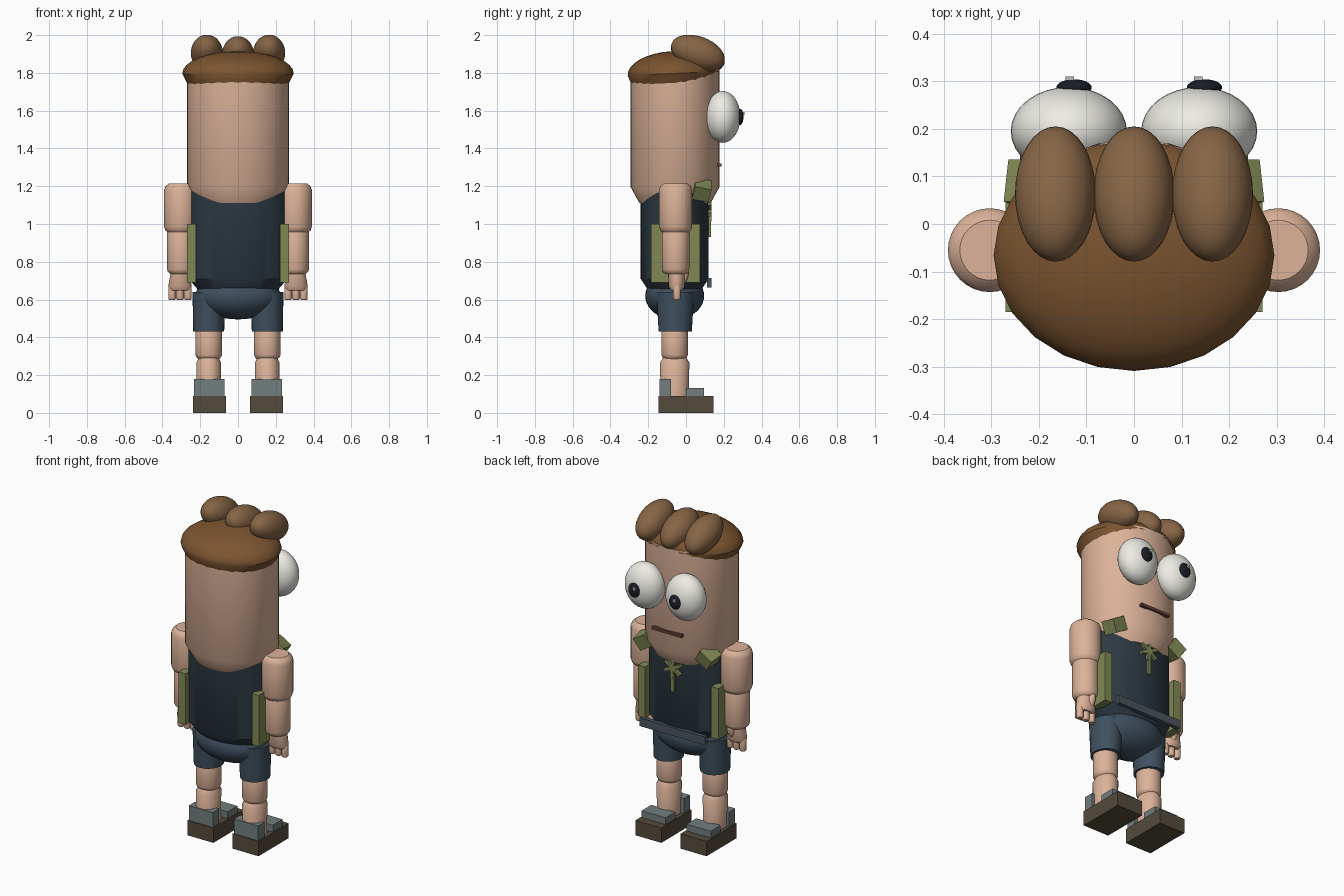
import bpy, math
from mathutils import Matrix, Vector

if "Cube" in bpy.data.objects:
    bpy.data.objects.remove(bpy.data.objects["Cube"])

PALETTE = {
    "skin": (0.72, 0.45, 0.32), "hair": (0.20, 0.09, 0.03), "tuft": (0.24, 0.13, 0.06),
    "shirt": (0.025, 0.04, 0.055), "shorts": (0.05, 0.08, 0.115), "green": (0.22, 0.25, 0.09),
    "sole": (0.09, 0.07, 0.045), "shoe": (0.17, 0.21, 0.21), "white": (0.85, 0.84, 0.78),
    "black": (0.01, 0.013, 0.02), "mouth": (0.15, 0.05, 0.04), "belt": (0.07, 0.09, 0.11),
    "glint": (0.5, 0.5, 0.5),
}
MATS = {}
for key, rgb in PALETTE.items():
    MATS[key] = bpy.data.materials.new(key)
    MATS[key].diffuse_color = (*rgb, 1)


def finish(ob, name, mat, smooth=True):
    ob.name = ob.data.name = name
    ob.data.materials.append(MATS[mat])
    bpy.ops.object.select_all(action='DESELECT')
    ob.select_set(True)
    bpy.context.view_layer.objects.active = ob
    if smooth:
        bpy.ops.object.shade_smooth_by_angle(angle=math.radians(35))
    return ob


def box(name, mat, loc, size, rot=(0, 0, 0)):
    bpy.ops.mesh.primitive_cube_add(size=1, location=loc, rotation=rot)
    ob = bpy.context.object
    ob.scale = size
    return finish(ob, name, mat, False)


def ball(name, mat, loc, radii, rot=(0, 0, 0)):
    bpy.ops.mesh.primitive_uv_sphere_add(segments=32, ring_count=20, radius=1, location=loc, rotation=rot)
    ob = bpy.context.object
    ob.scale = radii
    return finish(ob, name, mat)


def lathe(name, mat, loc, rings, sides=32, rot=(0, 0, 0)):
    """Stack of elliptical rings (rx, ry, z), capped at both ends."""
    verts, faces = [], []
    for rx, ry, z in rings:
        for i in range(sides):
            a = 2 * math.pi * i / sides
            verts.append((rx * math.cos(a), ry * math.sin(a), z))
    for k in range(len(rings) - 1):
        for i in range(sides):
            j = (i + 1) % sides
            b = k * sides
            faces.append((b + i, b + j, b + sides + j, b + sides + i))
    faces.append(tuple(reversed(range(sides))))
    faces.append(tuple(range((len(rings) - 1) * sides, len(rings) * sides)))
    me = bpy.data.meshes.new(name)
    me.from_pydata(verts, [], faces)
    ob = bpy.data.objects.new(name, me)
    bpy.context.collection.objects.link(ob)
    ob.location, ob.rotation_euler = loc, rot
    return finish(ob, name, mat)


def limb(name, mat, x, y, z0, z1, r, e=0.025):
    """Cylinder with rounded rims."""
    return lathe(name, mat, (x, y, 0), [(r - e, r - e, z0), (r - e * .3, r - e * .3, z0 + e * .6),
                 (r, r, z0 + e * 1.4), (r, r, z1 - e * 1.4), (r - e * .3, r - e * .3, z1 - e * .6),
                 (r - e, r - e, z1)])


# Head, torso, hips
lathe("head", "skin", (0, -0.058, 0), [(.215, .188, 1.11), (.269, .235, 1.195), (.269, .235, 1.82)], 48)
lathe("torso", "shirt", (0, -0.06, 0), [(.21, .14, .65), (.262, .18, .71), (.262, .18, 1.2)], 48)
ball("hips", "shorts", (0, -0.06, .62), (.225, .156, .125))

# Hair cap: low-poly around, domed on top
dome = [(.27, .225, -.05), (.295, .243, 0)]
for k in range(1, 9):
    t = k / 8 * math.pi * .49
    dome.append((.295 * math.cos(t), .243 * math.cos(t), .118 * math.sin(t)))
lathe("hair_cap", "hair", (0, -0.066, 1.797), dome, 24, (math.radians(2.5), 0, 0))
for i in (-1, 0, 1):
    ball("hair_tuft", "tuft", (i * .165, .063, 1.897 if i == 0 else 1.905), (.085, .148, .088),
         (math.radians(-20), 0, 0))

# Face
for s in (-1, 1):
    ball("eye", "white", (s * .137, .195, 1.567), (.122, .093, .137))
    ball("pupil", "black", (s * .137 + .011, .287, 1.567), (.037, .017, .043))
    box("eye_glint", "glint", (s * .135, .306, 1.585), (.018, .008, .018))
box("mouth", "mouth", (0, .178, 1.313), (.2, .02, .017))

# Vest trim, belt and chest ornament
for s in (-1, 1):
    box("vest_panel", "green", (s * .246, -.055, .845), (.048, .26, .31))
    box("collar_wing", "green", (s * .21, .083, 1.18), (.09, .09, .08),
        (math.radians(-12), s * math.radians(32), 0))
box("belt", "belt", (0, .122, .69), (.44, .024, .05))
for k in range(3):
    box("palm_leaf", "green", (0, .124, 1.075), (.12, .022, .02), (0, math.radians(25 + 60 * k), 0))
box("palm_stem", "green", (0, .122, 1.0), (.022, .02, .14))

# Arms and legs
for s in (-1, 1):
    ax = s * .303
    limb("upper_arm", "skin", ax, -.055, .95, 1.215, .088)
    limb("forearm", "skin", ax, -.055, .735, .98, .073, .018)
    lathe("hand", "skin", (s * .307, -.05, 0), [(.052, .03, .648), (.062, .043, .67), (.045, .045, .77)], 24)
    ball("thumb", "skin", (s * .295, -.012, .72), (.022, .022, .048), (math.radians(-15), 0, 0))
    for i in (-1, 0, 1):
        limb("finger", "skin", s * .307 + i * .042, -.048, .597, .68, .02, .007)

    lathe("shorts_leg", "shorts", (s * .155, -.057, 0), [(.082, .088, .432), (.086, .1, .64)])
    limb("thigh", "skin", s * .155, -.06, .285, .46, .07, .016)
    lathe("shin", "skin", (s * .155, -.06, 0), [(.064, .074, .09), (.066, .078, .265), (.052, .062, .292)])
    box("shoe_sole", "sole", (s * .152, 0, .045), (.175, .29, .09))
    box("shoe_heel", "shoe", (s * .152, -.11, .135), (.162, .06, .09))
    box("shoe_strap", "shoe", (s * .152, .048, .11), (.162, .094, .042))

for m in bpy.data.materials:
    if m.users and not m.is_grease_pencil:
        m.use_nodes = True
        m.node_tree.nodes["Principled BSDF"].inputs["Base Color"].default_value = m.diffuse_color
